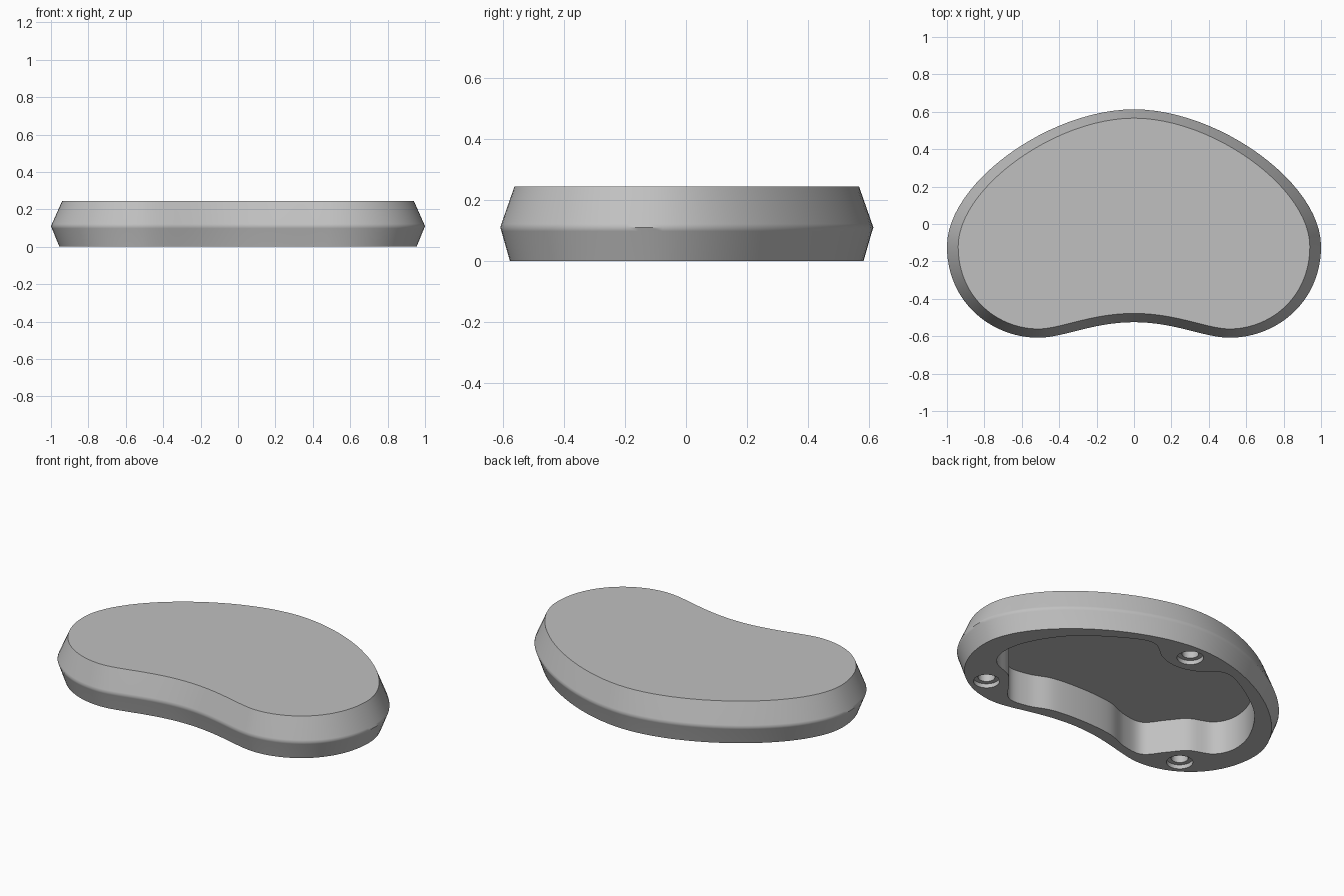
import bpy
import bmesh
import math
from mathutils import Vector
from mathutils.geometry import interpolate_bezier

if "Cube" in bpy.data.objects:
    bpy.data.objects.remove(bpy.data.objects["Cube"], do_unlink=True)

grey = bpy.data.materials.new("plain grey")
grey.use_nodes = True
grey.diffuse_color = (0.53, 0.53, 0.53, 1)
grey.node_tree.nodes["Principled BSDF"].inputs["Base Color"].default_value = (0.53, 0.53, 0.53, 1)


def mirrored(half):
    """Close a right-hand half outline across x = 0."""
    return half + [Vector((-p.x, p.y)) for p in reversed(half[1:-1])]


def offset(points, dx, dy):
    """Move a clockwise outline inward along its normals."""
    result = []
    for i, p in enumerate(points):
        t = (points[(i + 1) % len(points)] - points[i - 1]).normalized()
        result.append(Vector((p.x + t.y * dx, p.y - t.x * dy)))
    return result


def loft(bm, rings):
    """Stack (outline, z) rings into a closed solid."""
    loops = [[bm.verts.new((p.x, p.y, z)) for p in pts] for pts, z in rings]
    n = len(loops[0])
    for a, b in zip(loops, loops[1:]):
        for i in range(n):
            j = (i + 1) % n
            bm.faces.new((a[i], b[i], b[j], a[j]))
    bm.faces.new(loops[0])
    bm.faces.new(list(reversed(loops[-1])))


def make_object(name, bm):
    bmesh.ops.recalc_face_normals(bm, faces=bm.faces)
    mesh = bpy.data.meshes.new(name)
    bm.to_mesh(mesh)
    bm.free()
    mesh.materials.append(grey)
    obj = bpy.data.objects.new(name, mesh)
    bpy.context.scene.collection.objects.link(obj)
    return obj


def circle(cx, cy, r, n=32):
    return [Vector((cx + r * math.sin(math.tau * i / n), cy + r * math.cos(math.tau * i / n)))
            for i in range(n)]


def smooth_path(pts, steps=6):
    """Catmull-Rom curve through half-outline points, level at both ends."""
    pts = [Vector(p) for p in pts]
    ext = [Vector((-pts[1].x, pts[1].y))] + pts + [Vector((-pts[-2].x, pts[-2].y))]
    out = []
    for a, b, c, d in zip(ext, ext[1:], ext[2:], ext[3:]):
        out += interpolate_bezier(b, b + (c - a) / 6, c - (d - b) / 6, c, steps + 1)[:-1]
    return out + [pts[-1]]


# Bean outline at the widest level: knot, handle, handle, knot
segments = [((0, .613), (.45, .613), (1, .22), (1, -.12)),
            ((1, -.12), (1, -.42), (.76, -.608), (.51, -.608)),
            ((.51, -.608), (.38, -.608), (.22, -.525), (0, -.525))]
half = []
for seg in segments:
    half += interpolate_bezier(*[Vector(p) for p in seg], 25)[:-1]
half.append(Vector((0, -.525)))
bean = mirrored([p.to_2d() for p in half])

# Body with a softened ridge around its side
bm = bmesh.new()
loft(bm, [(offset(bean, .045, .032), 0),
          (offset(bean, .005, .004), .098),
          (bean, .11),
          (offset(bean, .005, .004), .122),
          (offset(bean, .06, .047), .245)])
body = make_object("bean_body", bm)

# Cavity from below, bulging inward around the three screw bosses
cavity_half = smooth_path([(0, .355), (.12, .385), (.25, .47), (.4, .42), (.64, .25), (.78, .05),
                           (.82, -.12), (.77, -.24), (.64, -.3), (.56, -.39), (.47, -.495),
                           (.34, -.49), (.2, -.44), (0, -.425)])
cavity = mirrored([p.to_2d() for p in cavity_half])
bm = bmesh.new()
loft(bm, [(cavity, -.05), (cavity, .2)])

# Stepped screw holes
for x, y in ((0, .475), (.684, -.43), (-.684, -.43)):
    wide, narrow = circle(x, y, .072), circle(x, y, .046)
    loft(bm, [(wide, -.05), (wide, .025), (narrow, .025), (narrow, .12)])
cutter = make_object("underside_cutter", bm)
cutter.hide_render = True

# Cut the underside and finish the shading
mod = body.modifiers.new("underside", "BOOLEAN")
mod.operation = "DIFFERENCE"
mod.solver = "EXACT"
mod.object = cutter
for o in bpy.context.selected_objects:
    o.select_set(False)
bpy.context.view_layer.objects.active = body
body.select_set(True)
bpy.ops.object.modifier_apply(modifier=mod.name)
bpy.data.objects.remove(cutter, do_unlink=True)
bpy.ops.object.shade_smooth_by_angle(angle=math.radians(45))
